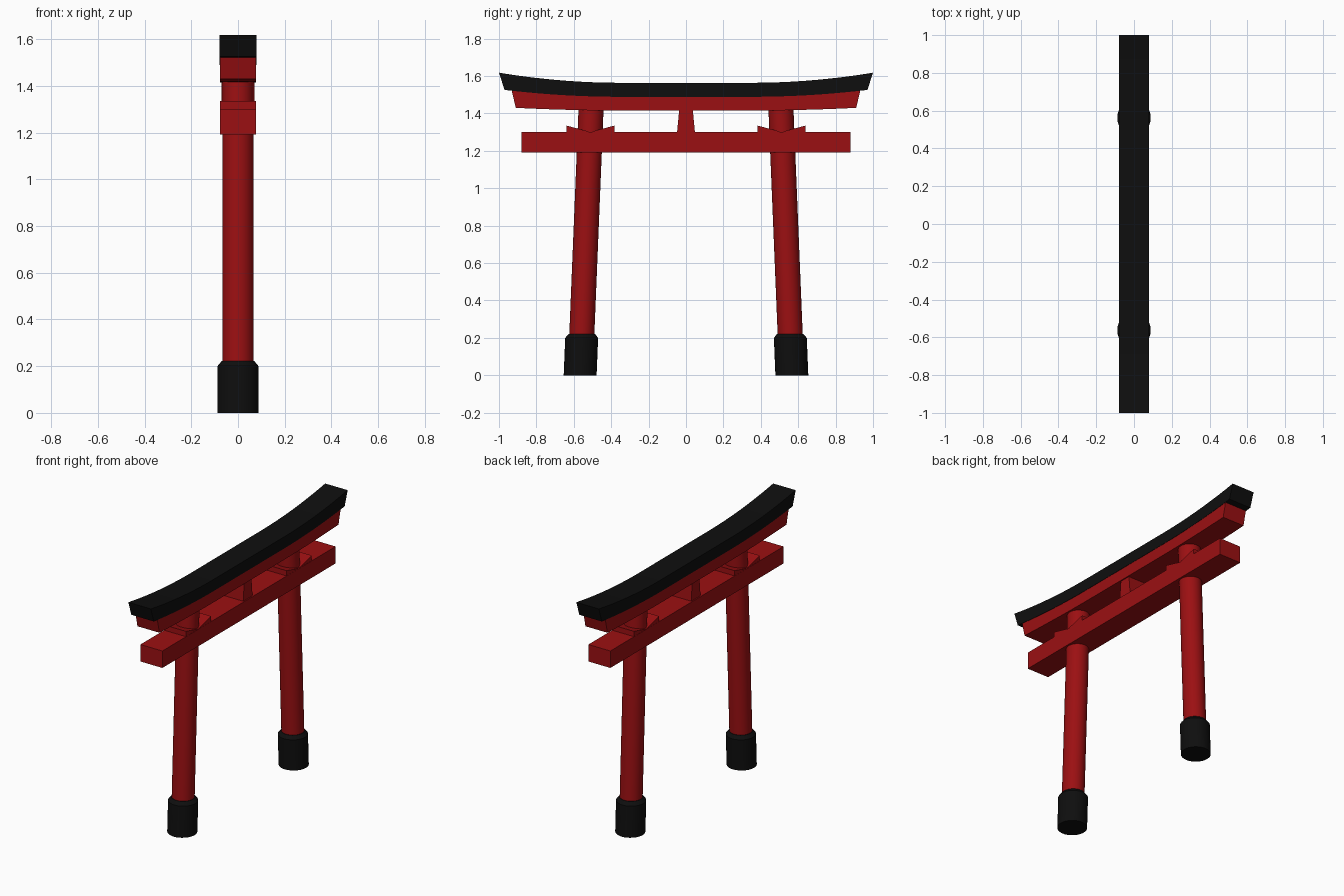
import bpy, bmesh, math

if "Cube" in bpy.data.objects:
    bpy.data.objects.remove(bpy.data.objects["Cube"])


def material(name, rgb):
    m = bpy.data.materials.new(name)
    m.diffuse_color = (*rgb, 1)
    m.use_nodes = True
    m.node_tree.nodes["Principled BSDF"].inputs["Base Color"].default_value = m.diffuse_color
    return m


RED = material("vermilion red", (0.33, 0.005, 0.006))
BLACK = material("lacquer black", (0.0045, 0.0045, 0.0045))


def finish(name, bm, mat, smooth=False):
    bmesh.ops.recalc_face_normals(bm, faces=bm.faces)
    me = bpy.data.meshes.new(name)
    bm.to_mesh(me)
    bm.free()
    me.materials.append(mat)
    ob = bpy.data.objects.new(name, me)
    bpy.context.collection.objects.link(ob)
    if smooth:
        bpy.ops.object.select_all(action='DESELECT')
        ob.select_set(True)
        bpy.context.view_layer.objects.active = ob
        bpy.ops.object.shade_smooth_by_angle(angle=math.radians(30))
    return ob


def bridge(name, rings, mat, smooth=False):
    """Closed solid from a list of equal-length point rings."""
    bm = bmesh.new()
    loops = [[bm.verts.new(p) for p in r] for r in rings]
    n = len(loops[0])
    for a, b in zip(loops, loops[1:]):
        for i in range(n):
            j = (i + 1) % n
            bm.faces.new((a[i], a[j], b[j], b[i]))
    bm.faces.new(loops[0])
    bm.faces.new(loops[-1])
    return finish(name, bm, mat, smooth)


def leaning_post(name, side, profile, mat, sides=32):
    """Round post whose rings slide inward with height."""
    rings = []
    for r, z in profile:
        cy = side * (0.566 - 0.041 * z)
        rings.append([(r * math.cos(t), cy + r * math.sin(t), z)
                      for t in (2 * math.pi * i / sides for i in range(sides))])
    return bridge(name, rings, mat, smooth=True)


def rise(y, start, end):
    return max(0, (abs(y) - start) / (end - start)) ** 2


def curved_beam(name, hx, y_top, y_bot, top, bottom, mat, steps=32):
    """Beam along y with upswept top and bottom and raked ends."""
    rings = []
    for i in range(steps + 1):
        s = 2 * i / steps - 1
        yt, yb = s * y_top, s * y_bot
        rings.append([(-hx, yb, bottom(yb)), (hx, yb, bottom(yb)),
                      (hx, yt, top(yt)), (-hx, yt, top(yt))])
    return bridge(name, rings, mat)


def profile_plate(name, hx, pts, mat):
    """Extrude a y-z profile across x."""
    return bridge(name, [[(x, y, z) for y, z in pts] for x in (-hx, hx)], mat)


# Roof beam and the red beam under it
def roof_under(y):
    return 1.489 + 0.037 * rise(y, 0.35, 0.97)


curved_beam("roof_beam", 0.08, 1.0, 0.97,
            lambda y: 1.564 + 0.054 * rise(y, 0.35, 1.0), roof_under, BLACK)
curved_beam("upper_beam", 0.078, 0.932, 0.91,
            lambda y: roof_under(y) + 0.002,
            lambda y: 1.415 + 0.015 * rise(y, 0.3, 0.91), RED)

# Straight tie beam
profile_plate("tie_beam", 0.078,
              [(-0.88, 1.192), (0.88, 1.192), (0.88, 1.301), (-0.88, 1.301)], RED)

# Centre strut, tapering upward
profile_plate("centre_strut", 0.07,
              [(-0.048, 1.295), (0.048, 1.295), (0.036, 1.425), (-0.036, 1.425)], RED)

# Pillars, black feet and wedges on both sides
for side, tag in ((-1, "left"), (1, "right")):
    leaning_post("pillar_" + tag, side, [(0.067, 0.1), (0.067, 1.43)], RED)
    leaning_post("foot_" + tag, side,
                 [(0.088, 0.0), (0.088, 0.2), (0.07, 0.222)], BLACK)
    for d, where in ((-1, "inner"), (1, "outer")):
        c = 0.511
        pts = [(side * (c + d * o), z) for o, z in
               ((0.01, 1.295), (0.128, 1.295), (0.128, 1.335), (0.01, 1.304))]
        profile_plate(f"wedge_{where}_{tag}", 0.077, pts, RED)
